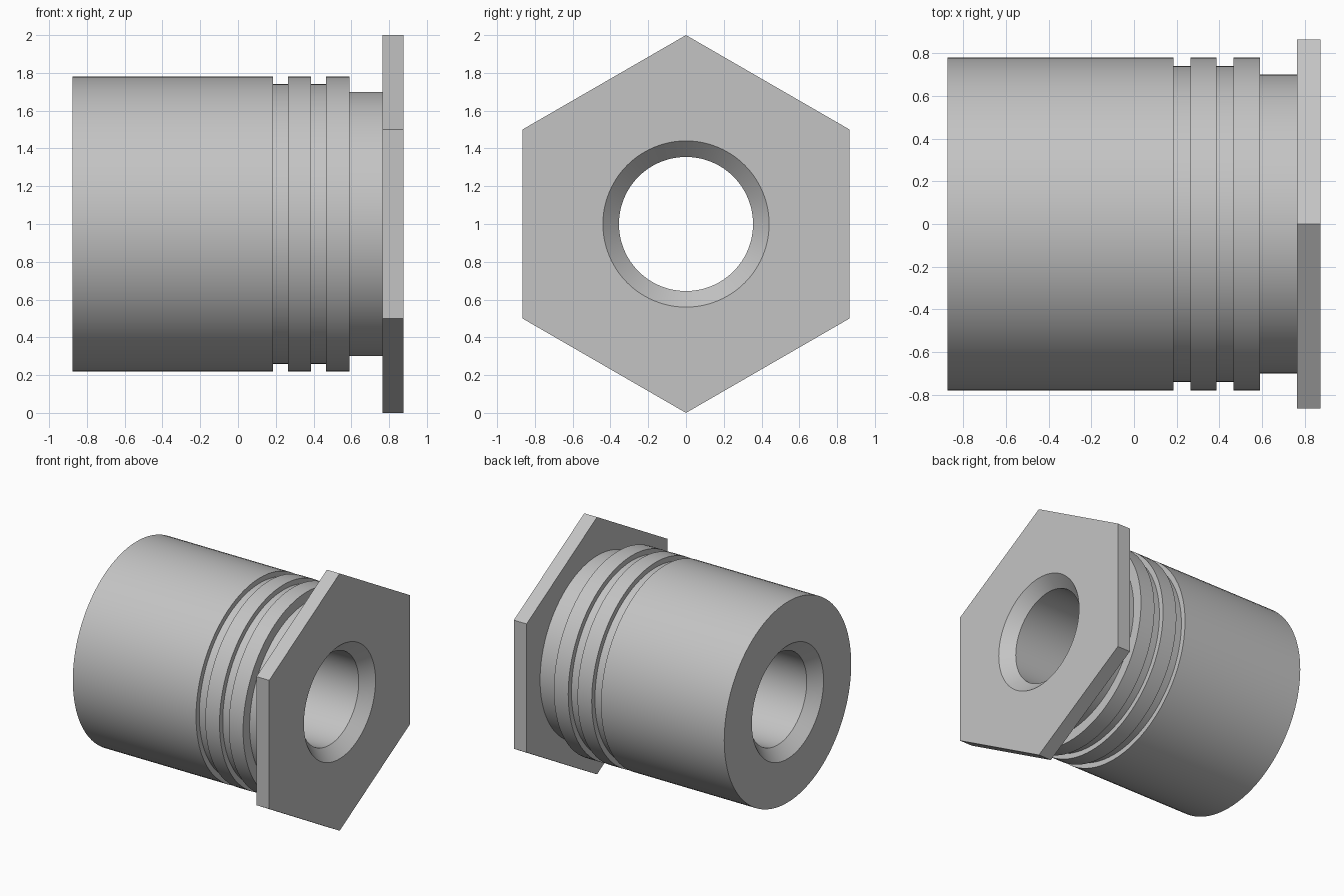
import bpy
import bmesh
from math import sin, cos, pi

SEGMENTS = 96          # divisible by six so the hexagon corners land on vertices
AXIS_Z = 1.0
HALF = 0.875           # half the overall length
BORE, MOUTH = 0.355, 0.44
CHAMFER = MOUTH - BORE
HEAD_BACK = 0.765
NECK = 0.70
BARREL, GROOVE = 0.78, 0.74

cube = bpy.data.objects.get("Cube")
if cube:
    bpy.data.objects.remove(cube, do_unlink=True)

steel = bpy.data.materials.new("grey_steel")
steel.use_nodes = True
grey = (0.55, 0.55, 0.55, 1.0)
steel.diffuse_color = grey
steel.node_tree.nodes["Principled BSDF"].inputs["Base Color"].default_value = grey


def round_radius(r, angle):
    return r


def hex_radius(r, angle):
    return r * cos(pi / 6) / cos(angle % (pi / 3) - pi / 6)


def lathe(name, profile):
    """Sweep (x, radius, shape) stations around the x axis."""
    bm = bmesh.new()
    rings = []
    for x, r, shape in profile:
        ring = []
        for j in range(SEGMENTS):
            # nudge avoids a rounding flip exactly on the corners
            a = 2 * pi * j / SEGMENTS
            d = shape(r, a + 1e-7)
            ring.append(bm.verts.new((x, d * sin(a), AXIS_Z + d * cos(a))))
        rings.append(ring)
    for a, b in zip(rings, rings[1:]):
        for j in range(SEGMENTS):
            k = (j + 1) % SEGMENTS
            bm.faces.new((a[j], a[k], b[k], b[j]))
    mesh = bpy.data.meshes.new(name)
    bm.to_mesh(mesh)
    bm.free()
    mesh.materials.append(steel)
    obj = bpy.data.objects.new(name, mesh)
    bpy.context.collection.objects.link(obj)
    bpy.ops.object.select_all(action='DESELECT')
    obj.select_set(True)
    bpy.context.view_layer.objects.active = obj
    bpy.ops.object.shade_smooth_by_angle(angle=pi / 6)
    return obj


# Sleeve: neck, grooved barrel, end face, chamfer and bore
steps = [(HEAD_BACK, NECK), (0.59, NECK), (0.59, BARREL)]
for right, left in ((0.467, 0.387), (0.265, 0.185)):
    steps += [(right, BARREL), (right, GROOVE), (left, GROOVE), (left, BARREL)]
steps += [(-HALF, BARREL), (-HALF, MOUTH), (-HALF + CHAMFER, BORE), (HALF - CHAMFER, BORE)]
lathe("grooved_sleeve", [(x, r, round_radius) for x, r in steps])

# Hexagonal head: bore mouth, front face, six flats and back face
lathe("hex_head", [
    (HALF - CHAMFER, BORE, round_radius),
    (HALF, MOUTH, round_radius),
    (HALF, 1.0, hex_radius),
    (HEAD_BACK, 1.0, hex_radius),
    (HEAD_BACK, NECK, round_radius),
])
